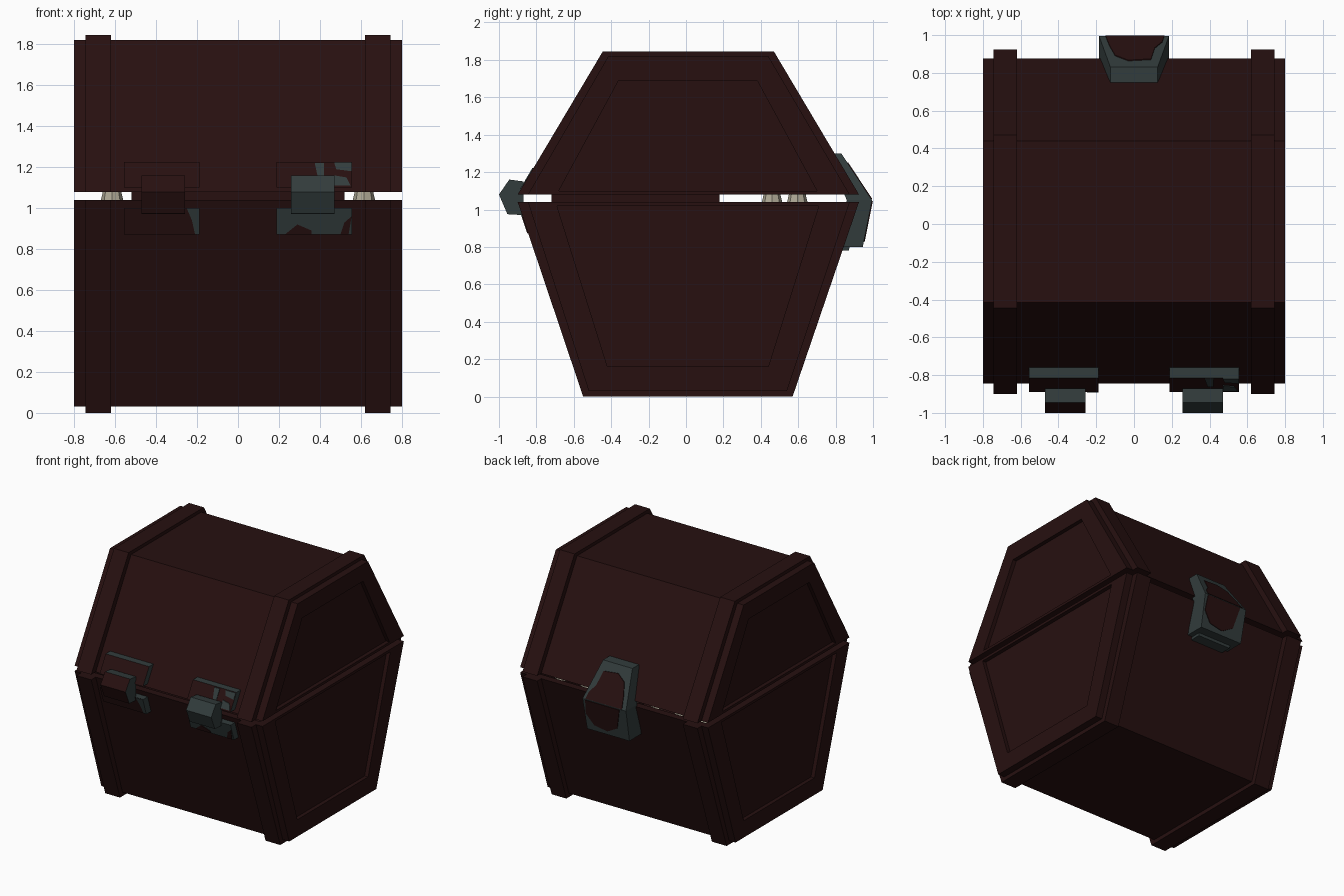
import bpy, bmesh
from mathutils import Vector

if "Cube" in bpy.data.objects:
    bpy.data.objects.remove(bpy.data.objects["Cube"])


def material(name, rgb):
    m = bpy.data.materials.new(name)
    m.diffuse_color = (*rgb, 1)
    m.use_nodes = True
    m.node_tree.nodes["Principled BSDF"].inputs["Base Color"].default_value = m.diffuse_color
    return m


WOOD = material("dark red wood", (0.020, 0.005, 0.005))
METAL = material("grey metal", (0.032, 0.045, 0.045))
CREAM = material("cream", (0.42, 0.39, 0.30))


def finish(bm, name, *mats):
    bmesh.ops.recalc_face_normals(bm, faces=bm.faces)
    me = bpy.data.meshes.new(name)
    bm.to_mesh(me)
    bm.free()
    for m in mats:
        me.materials.append(m)
    ob = bpy.data.objects.new(name, me)
    bpy.context.collection.objects.link(ob)
    return ob


def loft(bm, rings):
    """Skin a list of equal point rings and cap both ends."""
    vs = [[bm.verts.new(p) for p in r] for r in rings]
    n = len(vs[0])
    for a, b in zip(vs, vs[1:]):
        for i in range(n):
            j = (i + 1) % n
            bm.faces.new((a[i], a[j], b[j], b[i]))
    bm.faces.new(vs[0])
    bm.faces.new(vs[-1])
    bm.normal_update()


def prism(name, profile, x0, x1, *mats):
    bm = bmesh.new()
    loft(bm, [[(x, y, z) for y, z in profile] for x in (x0, x1)])
    return finish(bm, name, *mats)


def shell(name, profile, panel, rim_z, depth):
    """Half of the chest: recessed end panels and a hollow behind the rim."""
    bm = bmesh.new()
    rings = [[(x, y, z) for y, z in p] for p, x in
             ((panel, -0.77), (panel, -0.80), (profile, -0.80),
              (profile, 0.80), (panel, 0.80), (panel, 0.77))]
    loft(bm, rings)
    bmesh.ops.recalc_face_normals(bm, faces=bm.faces)
    rim = [f for f in bm.faces if f.calc_area() > 1
           and all(abs(v.co.z - rim_z) < 1e-4 for v in f.verts)]
    bmesh.ops.inset_region(bm, faces=rim, thickness=0.08)
    out = bmesh.ops.extrude_discrete_faces(bm, faces=rim)["faces"]
    for v in out[0].verts:
        v.co.z += depth
        v.co.y = 0.01 + (v.co.y - 0.01) * 0.6
        v.co.x *= 0.95
    return finish(bm, name, WOOD)


# Chest halves
shell("chest_base",
      [(-0.52, 0.03), (0.54, 0.03), (0.875, 1.04), (-0.845, 1.04)],
      [(-0.42, 0.16), (0.44, 0.16), (0.71, 1.02), (-0.69, 1.02)], 1.04, -0.85)
shell("chest_lid",
      [(-0.845, 1.08), (0.875, 1.08), (0.44, 1.82), (-0.415, 1.82)],
      [(-0.68, 1.10), (0.70, 1.10), (0.38, 1.69), (-0.36, 1.69)], 1.08, 0.6)

# Raised bands around both ends, kept as rails so the hollow stays clear
BANDS = {
    "base": [(-0.90, 1.04), (-0.55, 0.0), (0.57, 0.0), (0.925, 1.04),
             (0.86, 1.04), (0.525, 0.045), (-0.505, 0.045), (-0.83, 1.04)],
    "lid": [(-0.90, 1.08), (-0.445, 1.845), (0.47, 1.845), (0.925, 1.08),
            (0.86, 1.08), (0.43, 1.805), (-0.405, 1.805), (-0.83, 1.08)],
}
for part, prof in BANDS.items():
    for side, x0 in (("left", -0.745), ("right", 0.62)):
        prism(f"{part}_band_{side}", prof, x0, x0 + 0.125, WOOD)

# Tongue lying in the mouth
prism("tongue", [(-0.72, 0.98), (0.18, 0.98), (0.18, 1.10), (-0.72, 1.10)],
      -0.52, 0.52, WOOD)

# Teeth inside the open edge
spots = [(s * 0.615, y) for s in (-1, 1) for y in (0.46, 0.595)]
spots += [(-0.40 + 0.2 * i, 0.595) for i in range(5)]
for i, (x, y) in enumerate(spots):
    bm = bmesh.new()
    bmesh.ops.create_cone(bm, cap_ends=True, segments=8, radius1=0.075,
                          radius2=0.015, depth=0.26)
    bmesh.ops.translate(bm, verts=bm.verts, vec=(x, y, 1.08))
    finish(bm, f"tooth_{i}", CREAM)


# Sloped outer surfaces of the hinge leaves and clasp
def low_leaf(z):
    return -0.90 + (1.04 - z) * 0.337


def high_leaf(z):
    return -0.90 + (z - 1.08) * 0.588


def clasp_high(z):
    return 0.995 - (z - 1.05) * 0.66


def clasp_low(z):
    return 0.945 + (z - 0.80) * 0.2


def patch(name, pts, surf, mat, out):
    """Thin plate lying on a sloped surface, outlined by (x, z) points."""
    bm = bmesh.new()
    loft(bm, [[(x, surf(z) + d * out, z) for x, z in pts]
              for d in (-0.002, 0.005)])
    finish(bm, name, mat)


# Hinges
KNUCKLE = [(-0.87, 0.97), (-0.955, 0.975), (-1.0, 1.08),
           (-0.945, 1.16), (-0.87, 1.15)]
for side, s in (("left", -1), ("right", 1)):
    x0, x1 = s * 0.372 - 0.185, s * 0.372 + 0.185
    low = prism(f"hinge_lower_leaf_{side}",
                [(low_leaf(0.87), 0.87), (low_leaf(1.0), 1.0),
                 (-0.80, 1.0), (-0.76, 0.87)], x0, x1, WOOD, METAL)
    high = prism(f"hinge_upper_leaf_{side}",
                 [(high_leaf(1.10), 1.10), (high_leaf(1.225), 1.225),
                  (-0.75, 1.225), (-0.81, 1.10)], x0, x1, WOOD, METAL)
    knuckle = prism(f"hinge_knuckle_{side}", KNUCKLE,
                    s * 0.365 - 0.107, s * 0.365 + 0.107, WOOD, METAL)
    for ob in (low, high, knuckle):
        for f in ob.data.polygons:
            # Clean metal shows on tops and right-hand edges
            bare = f.normal.z > 0.9 or f.normal.x > 0.9
            if bare or (s == 1 and ob is not high):
                f.material_index = 1

# Worn and rusted patches on the hinges
patch("bare_patch_left", [(-0.25, 0.998), (-0.187, 0.998), (-0.187, 0.872),
                          (-0.21, 0.872), (-0.225, 0.94)], low_leaf, METAL, -1)
patch("bare_patch_middle", [(0.375, 1.22), (0.42, 1.22), (0.42, 1.15),
                            (0.39, 1.15)], high_leaf, METAL, -1)
patch("bare_patch_top", [(0.47, 1.222), (0.555, 1.222), (0.555, 1.18),
                         (0.48, 1.19)], high_leaf, METAL, -1)
patch("bare_patch_side", [(0.47, 1.16), (0.53, 1.15), (0.55, 1.11),
                          (0.47, 1.11)], high_leaf, METAL, -1)
patch("rust_patch_low", [(0.23, 0.872), (0.36, 0.872), (0.36, 0.89),
                         (0.29, 0.92)], low_leaf, WOOD, -1)
patch("rust_patch_corner", [(0.50, 0.872), (0.54, 0.872), (0.555, 0.96),
                            (0.52, 0.93)], low_leaf, WOOD, -1)

# Clasp: a bent plate, narrow at the top
rows = [(1.30, 0.125, 0.75, 0.83), (1.05, 0.185, 0.86, 0.995),
        (0.80, 0.18, 0.80, 0.945)]
bm = bmesh.new()
loft(bm, [[(-w, a, z), (w, a, z), (w, b, z), (-w, b, z)]
          for z, w, a, b in rows])
finish(bm, "clasp", METAL)
prism("clasp_catch", [(0.76, 0.78), (0.87, 0.78), (0.92, 1.0), (0.83, 1.0)],
      -0.14, 0.14, METAL)

# Rust on the clasp faces
patch("clasp_rust_upper", [(-0.15, 1.055), (-0.13, 1.13), (-0.10, 1.21),
                           (-0.03, 1.25), (0.09, 1.24), (0.11, 1.15),
                           (0.15, 1.10), (0.16, 1.055)], clasp_high, WOOD, 1)
patch("clasp_rust_lower", [(-0.13, 1.045), (0.16, 1.045), (0.17, 0.93),
                           (0.11, 0.85), (0.0, 0.83), (-0.09, 0.88)],
      clasp_low, WOOD, 1)
